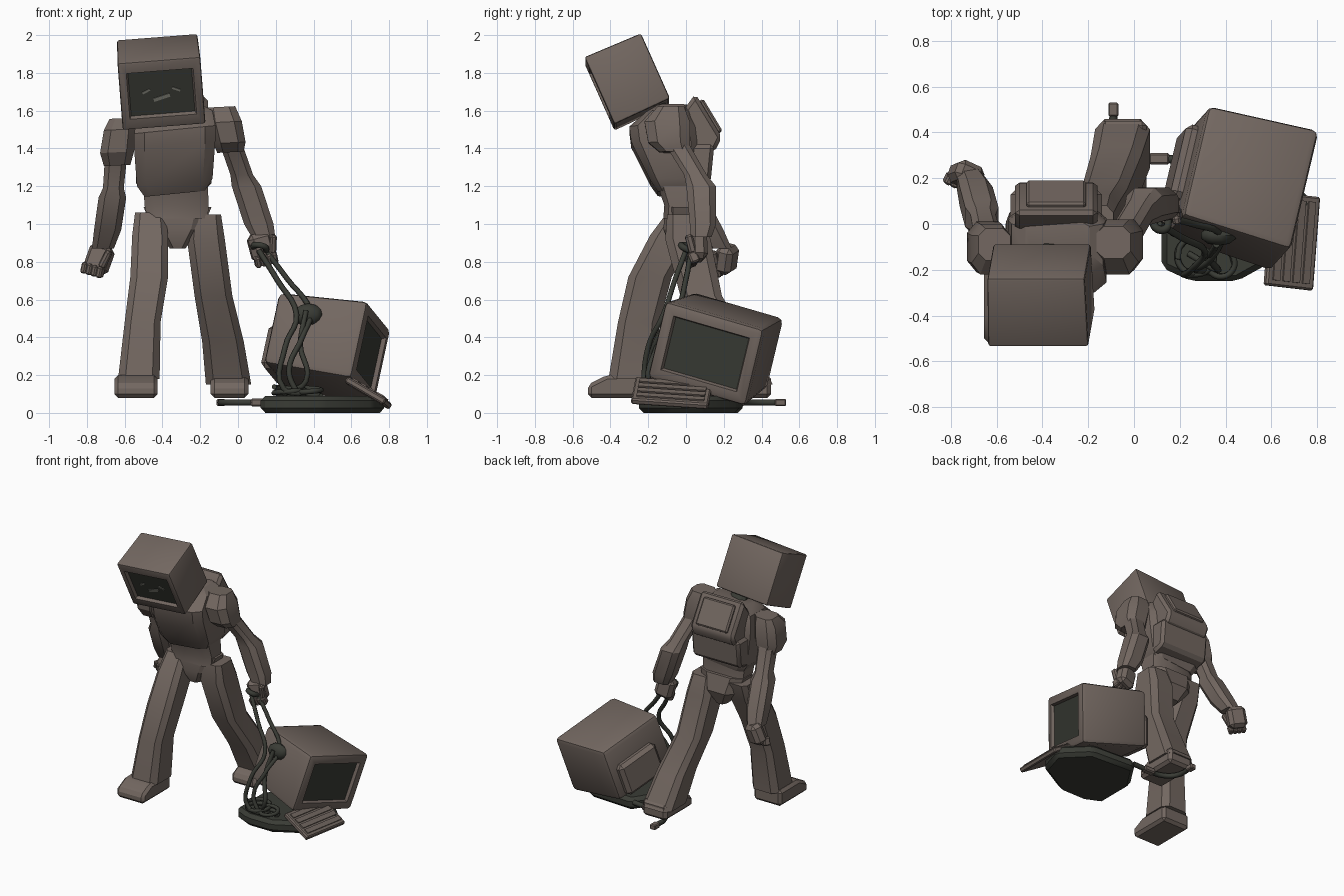
import bpy, bmesh, math
from mathutils import Matrix, Vector

if "Cube" in bpy.data.objects:
    bpy.data.objects.remove(bpy.data.objects["Cube"])


def material(name, r, g, b):
    m = bpy.data.materials.new(name)
    m.diffuse_color = (r, g, b, 1)
    m.use_nodes = True
    m.node_tree.nodes["Principled BSDF"].inputs["Base Color"].default_value = m.diffuse_color
    return m


BROWN = material("dusty brown", 0.17, 0.136, 0.118)
DARK = material("dark green grey", 0.042, 0.045, 0.036)
PALE = material("pale glow", 0.2, 0.2, 0.17)


def finish(name, bm, *mats, smooth=30):
    bmesh.ops.recalc_face_normals(bm, faces=bm.faces)
    me = bpy.data.meshes.new(name)
    bm.to_mesh(me)
    bm.free()
    for m in mats:
        me.materials.append(m)
    ob = bpy.data.objects.new(name, me)
    bpy.context.collection.objects.link(ob)
    bpy.ops.object.select_all(action='DESELECT')
    ob.select_set(True)
    bpy.context.view_layer.objects.active = ob
    bpy.ops.object.shade_smooth_by_angle(angle=math.radians(smooth))
    return ob


def loft(name, sections, mat=BROWN, tilt=0.0, k=0.55):
    """Skin eight-sided rings given as (x, y, z, half width, half depth)."""
    bm = bmesh.new()
    rings = []
    for x, y, z, rx, ry in sections:
        pts = [(1, k), (k, 1), (-k, 1), (-1, k), (-1, -k), (-k, -1), (k, -1), (1, -k)]
        rings.append([bm.verts.new((x + a * rx, y + b * ry, z + tilt * a * rx)) for a, b in pts])
    for p, q in zip(rings, rings[1:]):
        for i in range(8):
            bm.faces.new((p[i], p[(i + 1) % 8], q[(i + 1) % 8], q[i]))
    bm.faces.new(rings[0])
    bm.faces.new(rings[-1])
    return finish(name, bm, mat)


def box(name, size, matrix, mat=BROWN, bevel=0.0):
    bm = bmesh.new()
    bmesh.ops.create_cube(bm, size=1)
    bmesh.ops.scale(bm, vec=size, verts=bm.verts)
    if bevel:
        bmesh.ops.bevel(bm, geom=bm.edges[:], offset=bevel, segments=1, affect='EDGES')
    bm.transform(matrix)
    return finish(name, bm, mat)


def prism(name, profile, axis, lo, hi, mat=BROWN, bevel=0.02):
    """Extrude a profile along x (yz points) or z (xy points)."""
    bm = bmesh.new()
    place = (lambda p, t: (t, p[0], p[1])) if axis == 'x' else (lambda p, t: (p[0], p[1], t))
    f = bm.faces.new([bm.verts.new(place(p, lo)) for p in profile])
    ext = bmesh.ops.extrude_face_region(bm, geom=[f])['geom']
    bmesh.ops.translate(bm, vec=(hi - lo, 0, 0) if axis == 'x' else (0, 0, hi - lo),
                        verts=[v for v in ext if isinstance(v, bmesh.types.BMVert)])
    bmesh.ops.recalc_face_normals(bm, faces=bm.faces)
    bmesh.ops.bevel(bm, geom=bm.edges[:], offset=bevel, segments=1, affect='EDGES')
    return finish(name, bm, mat)


def monitor(name, size, matrix, frame, taper, bevel, squash=1.0):
    """Cased screen: front is local -y, the back is tapered."""
    bm = bmesh.new()
    bmesh.ops.create_cube(bm, size=1)
    bmesh.ops.scale(bm, vec=size, verts=bm.verts)
    for v in bm.verts:
        if v.co.y > 0:
            v.co.x *= taper
            v.co.z *= taper
    bmesh.ops.bevel(bm, geom=bm.edges[:], offset=bevel, segments=2, profile=0.5, affect='EDGES')
    bm.normal_update()
    front = max((f for f in bm.faces if f.normal.y < -0.99), key=lambda f: f.calc_area())
    bmesh.ops.inset_region(bm, faces=[front], thickness=frame - bevel)
    for v in front.verts:
        v.co.z *= squash
    bmesh.ops.inset_region(bm, faces=[front], thickness=0.012, depth=-0.022)
    front.material_index = 1
    bm.transform(matrix)
    return finish(name, bm, BROWN, DARK)


def tube(name, points, radius, mat=DARK):
    cu = bpy.data.curves.new(name, 'CURVE')
    cu.dimensions = '3D'
    cu.bevel_depth = radius
    cu.bevel_resolution = 1
    cu.use_fill_caps = True
    cu.resolution_u = 5
    sp = cu.splines.new('BEZIER')
    sp.bezier_points.add(len(points) - 1)
    for bp, p in zip(sp.bezier_points, points):
        bp.co = p
        bp.handle_left_type = bp.handle_right_type = 'AUTO'
    cu.materials.append(mat)
    ob = bpy.data.objects.new(name, cu)
    bpy.context.collection.objects.link(ob)
    bpy.ops.object.select_all(action='DESELECT')
    ob.select_set(True)
    bpy.context.view_layer.objects.active = ob
    bpy.ops.object.convert(target='MESH')


def frame_matrix(centre, x, y):
    x = Vector(x).normalized()
    z = x.cross(Vector(y)).normalized()
    y = z.cross(x)
    m = Matrix((x, y, z)).transposed().to_4x4()
    m.translation = centre
    return m


def at(x, y, z, rx=0, ry=0, rz=0):
    r = [Matrix.Rotation(math.radians(a), 4, ax) for a, ax in ((rx, 'X'), (ry, 'Y'), (rz, 'Z'))]
    return Matrix.Translation((x, y, z)) @ r[2] @ r[1] @ r[0]


# Head: a boxy screen tilted down, with a small sad face
head = at(-0.41, -0.31, 1.755, 24, -4.5)
monitor("head", (0.44, 0.325, 0.39), head, 0.055, 0.97, 0.012, 0.87)
for side in (-1, 1):
    box("eye", (0.045, 0.006, 0.012), head @ at(side * 0.08, -0.142, 0.012, ry=side * 25), PALE)
box("mouth", (0.09, 0.006, 0.02), head @ at(0, -0.142, -0.03, ry=-15), PALE)
loft("neck", [(-0.34, -0.1, 1.56, .08, .07), (-0.36, -0.16, 1.64, .06, .05), (-0.38, -0.22, 1.7, .08, .06)], DARK)

# Torso, waist and hips
loft("chest", [(-.335, -.05, 1.16, .16, .10), (-.335, -.06, 1.22, .2, .13), (-.335, -.11, 1.42, .215, .18),
               (-.335, -.12, 1.5, .215, .18), (-.335, -.09, 1.58, .2, .12), (-.335, -.07, 1.62, .14, .08)],
     tilt=0.1, k=0.75)
loft("waist", [(-.32, -.03, 1.03, .16, .09), (-.325, -.035, 1.1, .17, .08), (-.33, -.05, 1.2, .17, .1)], k=0.7)
loft("hips", [(-.32, -.01, .87, .04, .07), (-.32, -.01, .97, .13, .11), (-.32, -.02, 1.09, .18, .09)])
prism("backpack_upper", [(-.03, 1.58), (.05, 1.69), (.19, 1.46), (.15, 1.38), (0, 1.38)], 'x', -.52, -.16)
prism("backpack_lower", [(0, 1.42), (.15, 1.42), (.13, 1.22), (.02, 1.19)], 'x', -.54, -.14)
box("backpack_flap", (.26, .03, .2), at(-.34, .13, 1.57, rx=31), bevel=.01)

# Shoulder pads
loft("right_shoulder_pad", [(-.64, -.08, 1.31, .07, .08), (-.64, -.1, 1.38, .09, .11),
                            (-.625, -.11, 1.5, .085, .11), (-.61, -.09, 1.56, .07, .07)], tilt=.05)
loft("left_shoulder_pad", [(-.04, -.06, 1.38, .07, .08), (-.045, -.09, 1.43, .085, .11),
                           (-.07, -.1, 1.54, .09, .12), (-.09, -.08, 1.62, .075, .07)], tilt=.05)

# Arms
loft("right_arm", [(-.715, .18, .87, .058, .062), (-.69, .12, .97, .072, .078), (-.665, .03, 1.14, .073, .078),
                   (-.66, .01, 1.19, .055, .06), (-.64, -.08, 1.42, .06, .065)])
loft("left_arm", [(.135, .08, .93, .062, .055), (.11, .09, 1.0, .078, .07), (.045, .08, 1.2, .078, .078),
                  (.02, .05, 1.26, .06, .06), (-.05, -.07, 1.46, .06, .065)])


# Hands with curled fingers
def hand(name, m):
    box(name + "_palm", (.13, .095, .15), m, bevel=.025)
    for i in range(4):
        box(name + "_finger", (.03, .05, .06), m @ at(-.047 + .031 * i, -.03, -.07, rx=20), bevel=.008)
    box(name + "_thumb", (.035, .04, .1), m @ at(.055, -.045, 0, rx=15, ry=15), bevel=.01)


hand("right_hand", at(-.735, .215, .815, -15, 15, -25))
hand("left_hand", at(.125, .06, .88, 0, -15, 10))

# Legs with flared trousers, and feet: right one forward, left one trailing
loft("right_leg", [(-.525, -.285, .18, .11, .125), (-.505, -.25, .48, .095, .11), (-.47, -.19, .72, .1, .115),
                   (-.465, -.07, .94, .095, .12), (-.465, -.01, 1.06, .08, .09)], k=.65)
loft("left_leg", [(-.05, .33, .15, .12, .13), (-.08, .22, .38, .11, .115), (-.13, .08, .62, .1, .11),
                  (-.17, .01, .92, .1, .12), (-.17, -.01, 1.05, .08, .09)], k=.65)
shoe = [(0, .08), (0, .15), (.1, .2), (.33, .2), (.33, .08)]
prism("right_foot", [(y - .52, z) for y, z in shoe], 'x', -.655, -.425)
prism("left_foot", [(y + .12, z) for y, z in shoe], 'x', -.145, .055)

# Dragged old monitor, tilted on a dark base
side, forward = Vector((.22, .93, -.27)), Vector((.96, -.2, -.16))
dragged = frame_matrix((.468, .168, .348), side, -forward)
monitor("dragged_monitor", (.56, .5, .43), dragged, .08, .92, .03)
box("dragged_monitor_rear", (.34, .1, .24), dragged @ at(.03, .25, -.07), bevel=.025)
prism("base_slab", [(.12, -.19), (.25, -.25), (.45, -.25), (.72, -.1), (.78, .1), (.6, .28), (.25, .3), (.12, .1)],
      'z', 0, .09, DARK, .025)
bm = bmesh.new()
bmesh.ops.create_icosphere(bm, subdivisions=2, radius=1, matrix=at(.37, -.05, .52) @ Matrix.Diagonal((.08, .045, .06, 1)))
finish("cable_socket", bm, DARK)

# Keyboard leaning against the base
board = frame_matrix((.69, -.075, .105), (.86, -.1, -.5), (.1, .97, -.08))
box("keyboard", (.24, .41, .035), board, bevel=.008)
for i in range(4):
    box("key_row", (.035, .36, .012), board @ at(-.075 + .05 * i, 0, .02))

# Ropes from hand to monitor, and coils on the base
tube("rope_outer", [(.13, .03, .88), (.26, 0, .71), (.38, -.05, .54), (.34, -.15, .4), (.27, -.2, .22), (.32, -.2, .09)], .015)
tube("rope_inner", [(.11, 0, .86), (.21, -.06, .7), (.31, -.12, .52), (.25, -.2, .35), (.24, -.22, .13), (.36, -.2, .1)], .015)
tube("rope_loop", [(.36, -.09, .54), (.33, -.15, .36), (.36, -.2, .17), (.24, -.13, .1)], .015)
tube("hand_loop", [(.08, .02, .88), (.1, -.02, .89), (.14, -.02, .88), (.15, .02, .86)], .018)
for cx, cy, r in ((.27, -.14, .08), (.38, -.17, .06)):
    tube("rope_coil", [(cx + r * math.cos(a * .8), cy + r * math.sin(a * .8), .09 + .004 * a) for a in range(13)], .014)

# Trailing cable with a plug
tube("trailing_cable", [(.24, .28, .06), (.12, .285, .055), (0, .29, .055), (-.08, .36, .055), (-.09, .5, .055)], .018)
box("cable_joint", (.09, .05, .04), at(.11, .285, .055), bevel=.008)
box("plug", (.045, .06, .038), at(-.09, .5, .055), bevel=.006)
